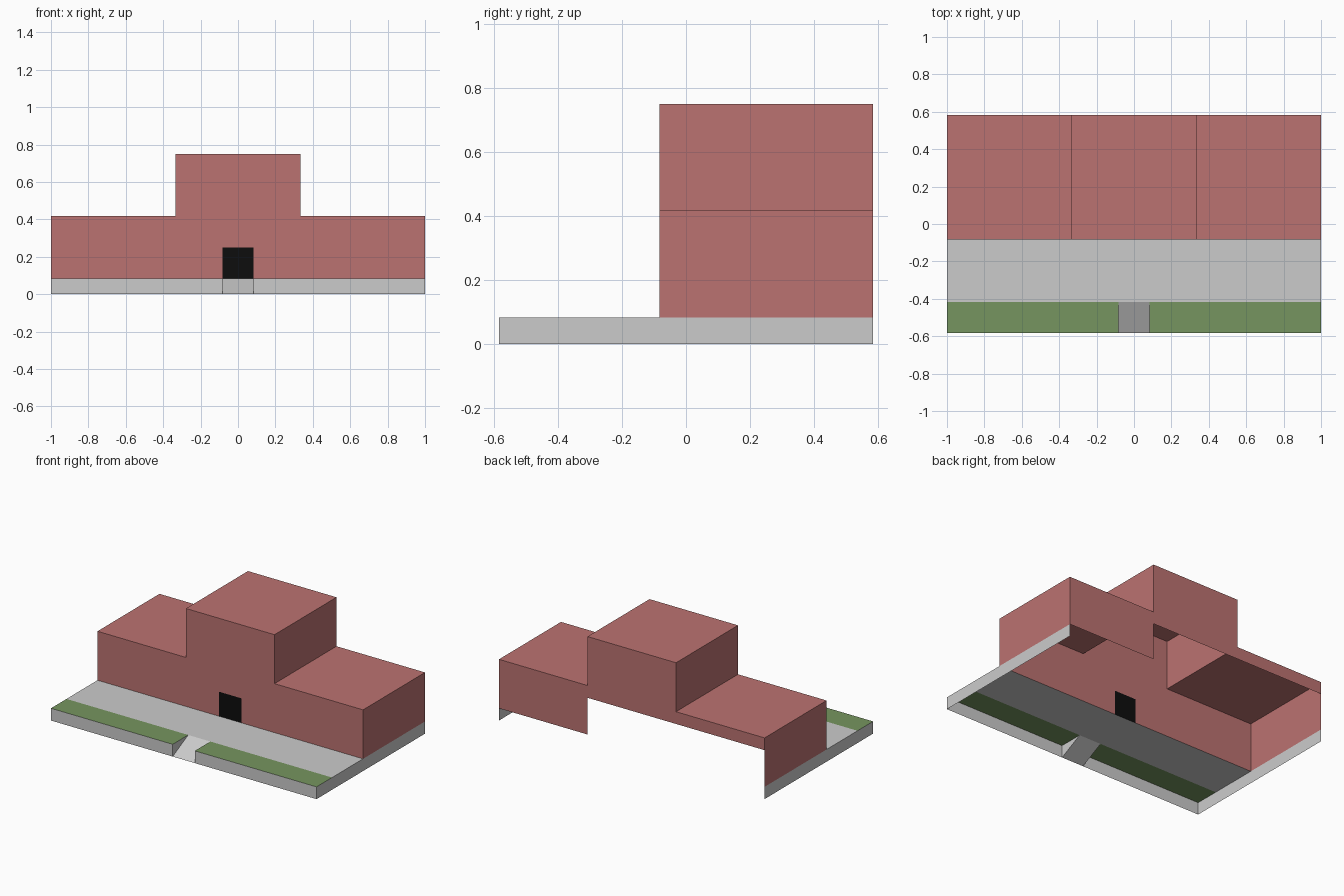
import bpy, bmesh
from mathutils import Vector

if "Cube" in bpy.data.objects:
    bpy.data.objects.remove(bpy.data.objects["Cube"])

U = 1 / 12                      # design module
FRONT, WALL, BACK = -7 * U, -U, 7 * U
WALK = -5 * U                   # edge between paving and grass


def material(name, color):
    m = bpy.data.materials.new(name)
    m.diffuse_color = (*color, 1)
    m.use_nodes = True
    m.node_tree.nodes["Principled BSDF"].inputs["Base Color"].default_value = m.diffuse_color
    return m


brick = material("brick", (0.5, 0.17, 0.165))
grass = material("grass", (0.18, 0.30, 0.115))
black = material("black", (0.004, 0.004, 0.004))


def sheet(name, polys, facing, mat=None):
    """Open surface made of flat polygons, each turned towards 'facing'."""
    bm = bmesh.new()
    for pts in polys:
        f = bm.faces.new([bm.verts.new(p) for p in pts])
        f.normal_update()
        if f.normal.dot(Vector(facing)) < 0:
            f.normal_flip()
    bmesh.ops.remove_doubles(bm, verts=bm.verts, dist=1e-5)
    me = bpy.data.meshes.new(name)
    bm.to_mesh(me)
    bm.free()
    if mat:
        me.materials.append(mat)
    ob = bpy.data.objects.new(name, me)
    bpy.context.collection.objects.link(ob)
    return ob


def rect_xz(x0, x1, z0, z1, y):
    return [(x0, y, z0), (x1, y, z0), (x1, y, z1), (x0, y, z1)]


def rect_xy(x0, x1, y0, y1, z):
    return [(x0, y0, z), (x1, y0, z), (x1, y1, z), (x0, y1, z)]


def rect_yz(y0, y1, z0, z1, x):
    return [(x, y0, z0), (x, y1, z0), (x, y1, z1), (x, y0, z1)]


# Stepped outline of the building, left foot to right foot
wing, tower, step = 5 * U, 9 * U, 4 * U
outline = [(-1, U), (-1, wing), (-step, wing), (-step, tower),
           (step, tower), (step, wing), (1, wing), (1, U)]

# Outer walls and roofs: outline swept from front to back
for i, ((xa, za), (xb, zb)) in enumerate(zip(outline, outline[1:])):
    kind = "roof" if za == zb else "side_wall"
    facing = (0, 0, 1) if za == zb else (1 if zb < za else -1, 0, 0)
    sheet(f"{kind}_{i}", [[(xa, WALL, za), (xb, WALL, zb),
                           (xb, BACK, zb), (xa, BACK, za)]], facing, brick)

# Front wall with the doorway notched out, and the door filling it
doorway = [(U, U), (U, 3 * U), (-U, 3 * U), (-U, U)]
sheet("front_wall", [[(x, WALL, z) for x, z in outline + doorway]], (0, -1, 0), brick)
sheet("door", [rect_xz(-U, U, U, 3 * U, WALL)], (0, -1, 0), black)

# Back wall: full on the right wing, a wide opening under the rest
back = [(-1, 4 * U), (-1, wing), (-step, wing), (-step, tower), (step, tower),
        (step, wing), (1, wing), (1, U), (step, U), (step, 4 * U)]
sheet("back_wall", [[(x, BACK, z) for x, z in back]], (0, 1, 0), brick)

# Paving, grass and plinth edges
sheet("paving", [rect_xy(-1, 1, WALK, WALL, U)], (0, 0, 1))
for side, s in (("left", -1), ("right", 1)):
    sheet(f"grass_{side}", [rect_xy(s * U, s, FRONT, WALK, U)], (0, 0, 1), grass)
    sheet(f"plinth_front_{side}", [rect_xz(s * U, s, 0, U, FRONT)], (0, -1, 0))
    sheet(f"plinth_side_{side}", [rect_yz(FRONT, BACK, 0, U, s)], (s, 0, 0))
    # Triangular cheek beside the ramp, facing the ramp
    sheet(f"ramp_cheek_{side}", [[(s * U, FRONT, 0), (s * U, FRONT, U),
                                  (s * U, WALK, U)]], (-s, 0, 0))

# Entrance ramp
sheet("ramp", [[(-U, FRONT, 0), (U, FRONT, 0), (U, WALK, U), (-U, WALK, U)]], (0, 0, 1))
